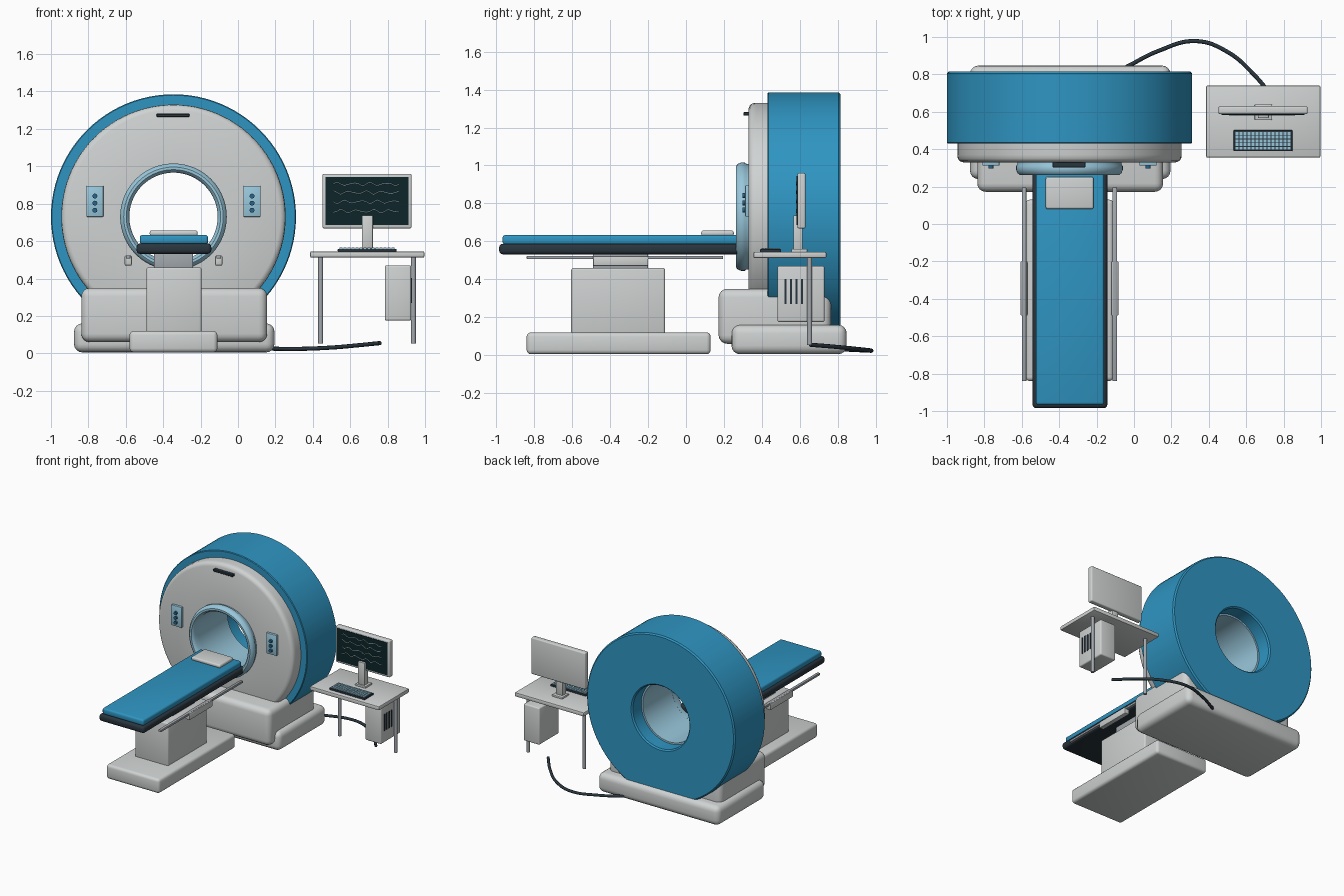
import bpy, bmesh, math
from mathutils import Vector

if "Cube" in bpy.data.objects:
    bpy.data.objects.remove(bpy.data.objects["Cube"], do_unlink=True)


def material(name, r, g, b):
    m = bpy.data.materials.new(name)
    m.use_nodes = True
    m.diffuse_color = (r, g, b, 1)
    m.node_tree.nodes["Principled BSDF"].inputs["Base Color"].default_value = (r, g, b, 1)
    return m


WHITE = material("shell white", .63, .65, .65)
BLUE = material("deep blue", .028, .3, .54)
PALE = material("pale blue", .32, .58, .72)
DARK = material("charcoal", .022, .036, .048)
GREY = material("metal grey", .36, .39, .42)
SCREEN = material("screen teal", .004, .018, .022)
BUTTON = material("button blue", .02, .13, .25)
TRACE = material("trace grey", .4, .55, .57)


def finish(name, bm, mat, angle=35):
    bmesh.ops.recalc_face_normals(bm, faces=bm.faces[:])
    for f in bm.faces:
        f.smooth = True
    me = bpy.data.meshes.new(name)
    bm.to_mesh(me)
    bm.free()
    me.set_sharp_from_angle(angle=math.radians(angle))
    me.materials.append(mat)
    ob = bpy.data.objects.new(name, me)
    bpy.context.scene.collection.objects.link(ob)
    return ob


def boxes(name, spans, mat, bevel=0.0, segments=3):
    """One object of boxes, each given as (x0, x1), (y0, y1), (z0, z1)."""
    bm = bmesh.new()
    for span in spans:
        verts = bmesh.ops.create_cube(bm, size=1)["verts"]
        for v in verts:
            v.co = Vector([a + (b - a) * (c + .5) for (a, b), c in zip(span, v.co)])
    if bevel:
        bmesh.ops.bevel(bm, geom=bm.edges[:], offset=bevel, segments=segments,
                        profile=.5, affect='EDGES', clamp_overlap=True)
    return finish(name, bm, mat)


def box(name, x, y, z, mat, bevel=0.0, segments=3):
    return boxes(name, [(x, y, z)], mat, bevel, segments)


CX, CZ = -.345, .73    # axis of the scanner bore


def lathe(name, profile, mat, n=96, cx=CX, cz=CZ):
    """Spin a closed (radius, y) profile about an axis along y."""
    bm = bmesh.new()
    rings = []
    for i in range(n):
        a = math.tau * i / n
        rings.append([bm.verts.new((cx + r * math.sin(a), y, cz + r * math.cos(a)))
                      for r, y in profile])
    k = len(profile)
    for i in range(n):
        p, q = rings[i], rings[(i + 1) % n]
        for j in range(k):
            bm.faces.new((p[j], p[(j + 1) % k], q[(j + 1) % k], q[j]))
    return finish(name, bm, mat)


def cylinder(name, base, height, radius, mat, axis='Z', n=16):
    bm = bmesh.new()
    verts = bmesh.ops.create_cone(bm, cap_ends=True, segments=n, radius1=radius,
                                  radius2=radius, depth=height)["verts"]
    for v in verts:
        x, y, z = v.co
        z += height / 2
        v.co = Vector(base) + Vector((x, y, z) if axis == 'Z' else (x, z, y))
    return finish(name, bm, mat)


def tube(name, points, radius, mat, resolution=8):
    cu = bpy.data.curves.new(name, 'CURVE')
    cu.dimensions = '3D'
    cu.bevel_depth = radius
    cu.bevel_resolution = 2
    cu.resolution_u = resolution
    cu.use_fill_caps = True
    sp = cu.splines.new('BEZIER')
    sp.bezier_points.add(len(points) - 1)
    for bp, p in zip(sp.bezier_points, points):
        bp.co = p
        bp.handle_left_type = bp.handle_right_type = 'AUTO'
    cu.materials.append(mat)
    ob = bpy.data.objects.new(name, cu)
    bpy.context.scene.collection.objects.link(ob)


# Scanner gantry
lathe("gantry_drum", [(.25, .45), (.60, .43), (.65, .43), (.655, .435), (.655, .805),
                      (.645, .815), (.26, .815), (.25, .805)], BLUE)
lathe("gantry_face", [(.25, .45), (.25, .33), (.57, .33), (.588, .337), (.597, .35),
                      (.60, .37), (.60, .45)], WHITE)
lathe("bore_liner", [(.237, .29), (.237, .70), (.252, .70), (.252, .29)], PALE)
lathe("bore_ring", [(.236, .335), (.236, .29), (.242, .272), (.252, .263), (.266, .263),
                    (.278, .272), (.285, .29), (.285, .31), (.278, .32), (.278, .335)], PALE)
box("gantry_base", (-.877, .195), (.24, .847), (.005, .16), WHITE, .045, 4)
box("gantry_skirt", (-.838, .156), (.172, .765), (.06, .35), WHITE, .045, 4)
box("air_slot", (-.435, -.26), (.303, .335), (1.263, 1.281), DARK, .003, 1)

# Control panels, mirrored about the bore axis
for side, s in (("right", -1), ("left", 1)):
    px = CX + s * .42
    box(side + "_control_panel", (px - .046, px + .046), (.312, .34), (.73, .895), PALE, .005, 2)
    for i in range(3):
        cylinder(f"{side}_panel_button_{i + 1}", (px, .298, .765 + .038 * i), .02, .013,
                 BUTTON, 'Y')

# Patient table
box("table_base", (-.58, -.11), (-.84, .13), (.005, .12), WHITE, .022)
box("table_pedestal", (-.49, -.195), (-.605, -.11), (.11, .46), WHITE, .012)
box("pedestal_head", (-.45, -.24), (-.49, -.2), (.45, .535), GREY, .006)
box("table_top", (-.542, -.143), (-.985, .30), (.532, .587), DARK, .018)
box("mattress", (-.525, -.16), (-.967, .275), (.583, .633), BLUE, .014)
box("pillow", (-.472, -.216), (.08, .252), (.628, .657), WHITE, .011)
for side, s in (("right", -1), ("left", 1)):
    rx = CX + s * .242
    box(side + "_side_rail", (rx - .012, rx + .012), (-.84, .195), (.506, .524), GREY, .004, 2)
    box(side + "_rail_clamp", (rx - .019, rx + .019), (-.49, -.2), (.47, .522), WHITE, .005, 2)

# Operator desk
box("desk_top", (.385, .997), (.355, .74), (.512, .545), WHITE, .008, 2)
for side, x in (("right", .442), ("left", .938)):
    cylinder(side + "_desk_leg", (x, .652, .053), .465, .0135, GREY)
box("computer_tower", (.785, .926), (.482, .73), (.175, .47), WHITE, .01)
boxes("tower_vents", [((.92, .931), (y - .006, y + .006), (.27, .402))
                      for y in (.525, .554, .583, .612)], DARK)

# Monitor and stand
box("monitor_body", (.452, .928), (.587, .63), (.668, .96), WHITE, .009)
box("monitor_screen", (.468, .912), (.583, .59), (.685, .944), SCREEN)
box("stand_neck", (.662, .721), (.566, .615), (.55, .738), WHITE, .006, 2)
box("stand_foot", (.645, .738), (.555, .64), (.543, .56), WHITE, .005, 2)
for row, z in enumerate((.905, .86, .81, .76)):
    pts = []
    for i in range(19):
        t = i / 18
        wave = math.sin(t * math.tau * 4 + row * 1.7) + .4 * math.sin(t * 37 + row)
        pts.append((.51 + .35 * t, .582, z + .007 * wave))
    tube(f"screen_trace_{row + 1}", pts, .0022, TRACE, 3)

# Keyboard
box("keyboard", (.533, .847), (.389, .502), (.543, .559), DARK, .004, 2)
COLS, ROWS = 14, 5
dx, dy = .30 / COLS, .10 / ROWS
boxes("keyboard_keys", [((.54 + c * dx + .002, .54 + (c + 1) * dx - .002),
                         (.395 + r * dy + .002, .395 + (r + 1) * dy - .002),
                         (.555, .565)) for c in range(COLS) for r in range(ROWS)], PALE)

# Floor cable from gantry to desk
tube("floor_cable", [(-.04, .84, .03), (.13, .925, .026), (.33, .978, .024),
                     (.5, .92, .031), (.64, .80, .043), (.76, .655, .055)], .011, DARK)
